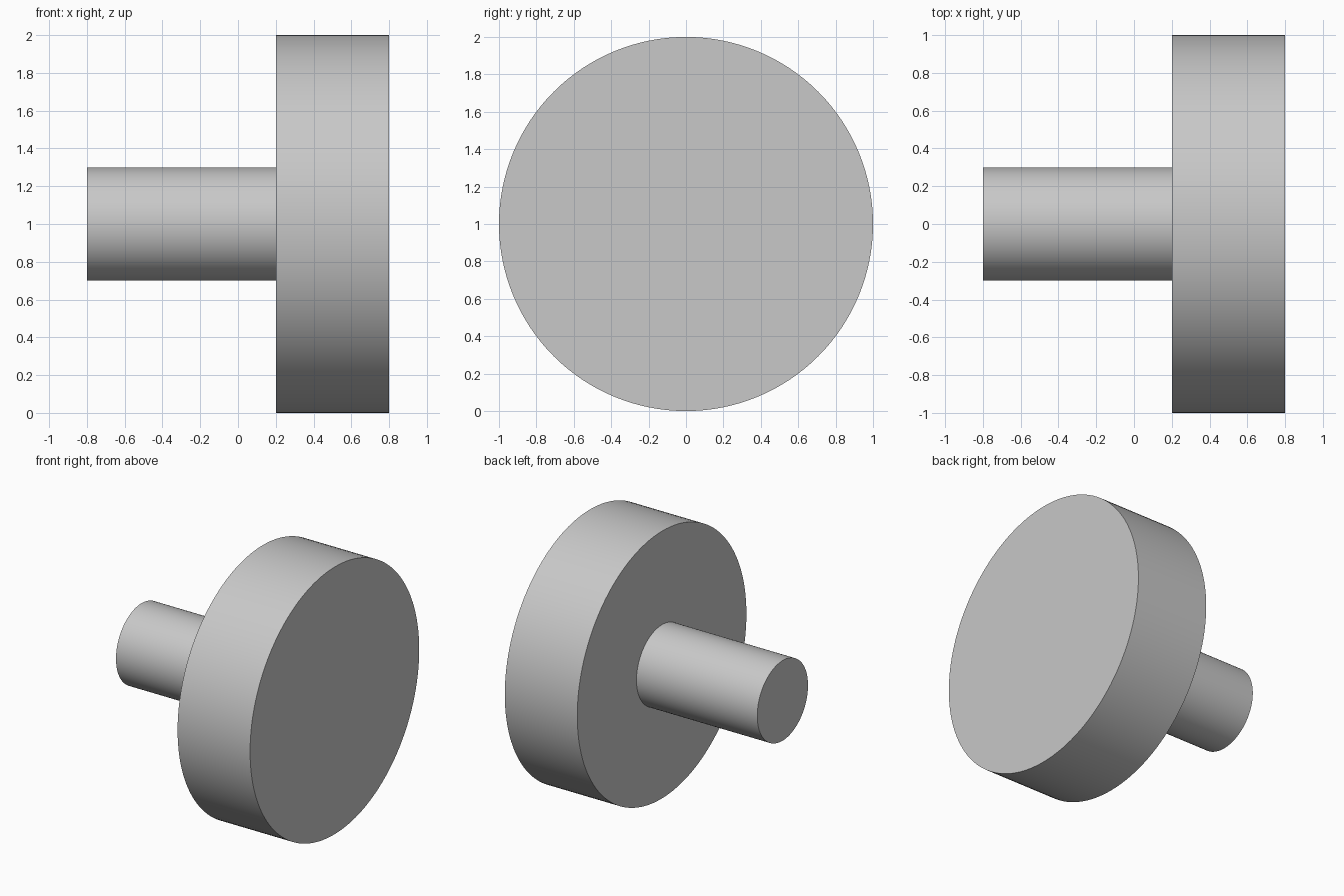
import bpy
import bmesh
import math
from mathutils import Vector

SIDES = 128
AXIS_Z = 1.0

default_cube = bpy.data.objects.get("Cube")
if default_cube:
    bpy.data.objects.remove(default_cube, do_unlink=True)

# Plain grey for the whole part
grey = bpy.data.materials.new("plain_grey")
colour = (0.58, 0.58, 0.58, 1.0)
grey.use_nodes = True
grey.diffuse_color = colour
grey.node_tree.nodes["Principled BSDF"].inputs["Base Color"].default_value = colour


def turn(name, profile):
    """Revolve an (x, radius) profile around the horizontal axis."""
    bm = bmesh.new()
    verts = [bm.verts.new((x, 0, AXIS_Z + r)) for x, r in profile]
    edges = [bm.edges.new(pair) for pair in zip(verts, verts[1:])]
    bmesh.ops.spin(bm, geom=verts + edges, cent=Vector((0, 0, AXIS_Z)),
                   axis=Vector((1, 0, 0)), angle=math.tau, steps=SIDES)
    bmesh.ops.remove_doubles(bm, verts=bm.verts, dist=0.0001)
    bmesh.ops.recalc_face_normals(bm, faces=bm.faces)
    mesh = bpy.data.meshes.new(name)
    bm.to_mesh(mesh)
    bm.free()
    mesh.materials.append(grey)
    obj = bpy.data.objects.new(name, mesh)
    bpy.context.collection.objects.link(obj)
    bpy.ops.object.select_all(action='DESELECT')
    obj.select_set(True)
    bpy.context.view_layer.objects.active = obj
    bpy.ops.object.shade_smooth_by_angle(angle=math.radians(30))
    return obj


# Narrow shaft stepping out to the wide disc, turned as one solid piece
turn("shaft_and_disc", [(-0.8, 0), (-0.8, 0.3), (0.2, 0.3),
                        (0.2, 1.0), (0.8, 1.0), (0.8, 0)])
